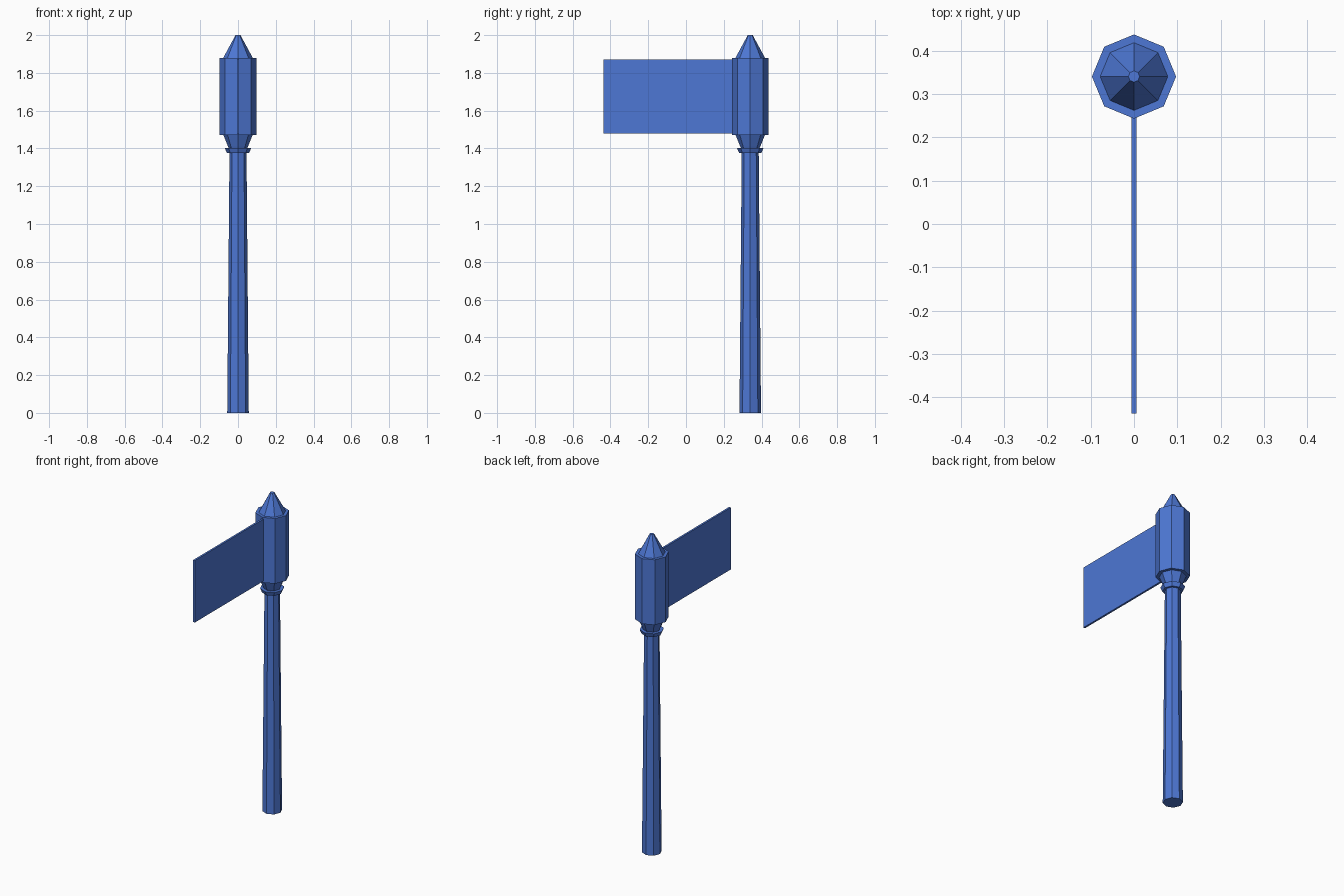
import bpy, bmesh
from math import cos, sin, tau

cube = bpy.data.objects.get("Cube")
if cube:
    bpy.data.objects.remove(cube, do_unlink=True)

SIDES = 8
POLE_Y = 0.34

blue = bpy.data.materials.new("banner blue")
blue.use_nodes = True
blue.diffuse_color = (0.075, 0.185, 0.66, 1)
blue.node_tree.nodes["Principled BSDF"].inputs["Base Color"].default_value = blue.diffuse_color


def finish(name, bm):
    bmesh.ops.recalc_face_normals(bm, faces=bm.faces)
    mesh = bpy.data.meshes.new(name)
    bm.to_mesh(mesh)
    bm.free()
    mesh.materials.append(blue)
    obj = bpy.data.objects.new(name, mesh)
    bpy.context.collection.objects.link(obj)
    return obj


def turned(name, profile):
    """Closed octagonal solid from (radius, height) pairs, bottom to top."""
    bm = bmesh.new()
    rings = [[bm.verts.new((r * cos(tau * i / SIDES), POLE_Y + r * sin(tau * i / SIDES), z))
              for i in range(SIDES)] for r, z in profile]
    for low, high in zip(rings, rings[1:]):
        for i in range(SIDES):
            j = (i + 1) % SIDES
            bm.faces.new((low[i], low[j], high[j], high[i]))
    bm.faces.new(rings[0])
    bm.faces.new(rings[-1])
    return finish(name, bm)


# Tapered shaft and the turned pieces stacked on it
turned("pole", [(0.057, 0), (0.045, 1.376)])
turned("collar", [(0.059, 1.376), (0.070, 1.402), (0.046, 1.402)])
turned("neck", [(0.046, 1.395), (0.053, 1.41), (0.077, 1.47)])
turned("head", [(0.097, 1.47), (0.097, 1.88)])
turned("finial", [(0.078, 1.88), (0.013, 2.0)])

# Thin banner panel reaching forward from the head
bm = bmesh.new()
bmesh.ops.create_cube(bm, size=1)
bmesh.ops.scale(bm, vec=(0.012, 0.717, 0.39), verts=bm.verts)
bmesh.ops.translate(bm, vec=(0, -0.0785, 1.675), verts=bm.verts)
finish("banner", bm)
